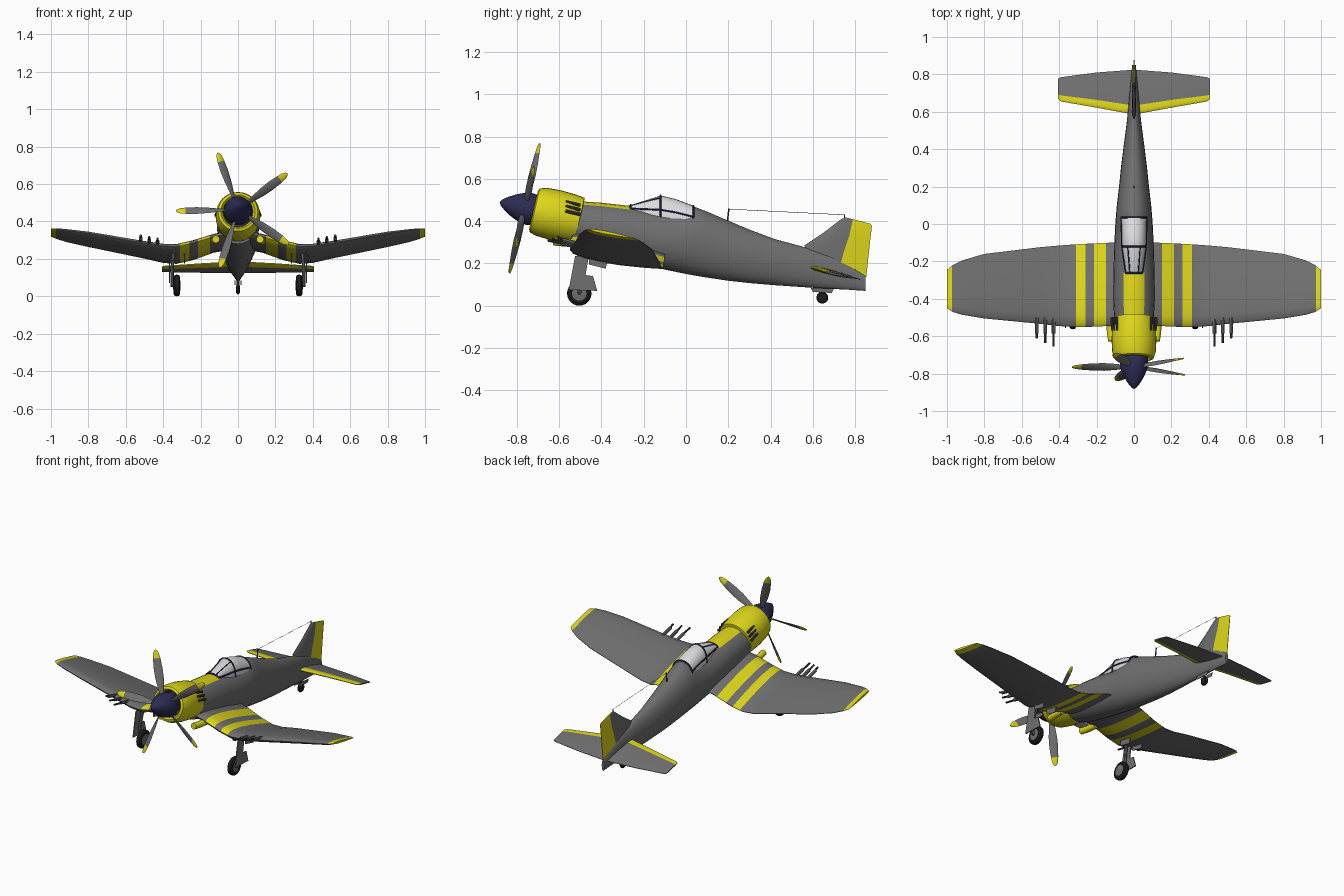
import bpy, bmesh, math
from math import sin, cos, pi, radians, sqrt
from mathutils import Vector, Matrix

if "Cube" in bpy.data.objects:
    bpy.data.objects.remove(bpy.data.objects["Cube"])


def material(name, rgb):
    m = bpy.data.materials.new(name)
    m.use_nodes = True
    m.diffuse_color = (*rgb, 1)
    m.node_tree.nodes["Principled BSDF"].inputs["Base Color"].default_value = (*rgb, 1)
    return m


GREY = material("airframe grey", (0.16, 0.16, 0.16))
YELLOW = material("marking yellow", (0.72, 0.67, 0.01))
NAVY = material("dark navy", (0.025, 0.025, 0.09))
GLASS = material("pale canopy", (0.72, 0.72, 0.74))
BLACK = material("tyre black", (0.012, 0.012, 0.012))
METAL = material("dark metal", (0.05, 0.05, 0.05))


def loft(name, rings, mats, rule=None, matrix=None, smooth=35):
    """Skin a list of closed rings; rule(i, j, centre) picks the material."""
    bm = bmesh.new()
    rows = [[bm.verts.new(p) for p in ring] for ring in rings]
    n = len(rows[0])
    for i in range(len(rows) - 1):
        for j in range(n):
            k = (j + 1) % n
            f = bm.faces.new((rows[i][j], rows[i][k], rows[i + 1][k], rows[i + 1][j]))
            f.material_index = rule(i, j, f.calc_center_median()) if rule else 0
    for i, row in ((0, rows[0]), (len(rows) - 2, rows[-1])):
        f = bm.faces.new(row)
        f.material_index = rule(i, 0, f.calc_center_median()) if rule else 0
    bmesh.ops.recalc_face_normals(bm, faces=bm.faces)
    if matrix:
        bm.transform(matrix)
    mesh = bpy.data.meshes.new(name)
    bm.to_mesh(mesh)
    bm.free()
    ob = bpy.data.objects.new(name, mesh)
    bpy.context.collection.objects.link(ob)
    for m in mats:
        mesh.materials.append(m)
    bpy.ops.object.select_all(action="DESELECT")
    ob.select_set(True)
    bpy.context.view_layer.objects.active = ob
    bpy.ops.object.shade_smooth_by_angle(angle=radians(smooth))
    return ob


def mirror(ob):
    ob.modifiers.new("mirror", "MIRROR")
    return ob


def circle(r, z, n):
    return [(r * cos(2 * pi * j / n), r * sin(2 * pi * j / n), z) for j in range(n)]


def revolve(name, profile, mats, matrix, rule=None, n=32):
    return loft(name, [circle(max(r, 0.001), z, n) for z, r in profile], mats, rule, matrix)


def tube(name, points, r, mat, n=8):
    """Round rod through points."""
    pts = [Vector(p) for p in points]
    rings = []
    for i, p in enumerate(pts):
        d = pts[min(i + 1, len(pts) - 1)] - pts[max(i - 1, 0)]
        q = d.to_track_quat("Z", "Y")
        rings.append([p + q @ Vector(c) for c in circle(r, 0, n)])
    return loft(name, rings, [mat])


def plate(name, x, thick, outline, mat):
    """Thin sheet with a side outline of (y, z) points."""
    return loft(name, [[(x + s * thick / 2, y, z) for y, z in outline] for s in (-1, 1)], [mat])


def foil(le, te, thick, normal, hinge=0.3):
    """Closed aerofoil ring with a vertex pair on the hinge line."""
    le, te, normal = Vector(le), Vector(te), Vector(normal)
    fr = [0, hinge * 0.12, hinge * 0.45, hinge, hinge + (1 - hinge) * 0.35,
          hinge + (1 - hinge) * 0.7, 1]

    def half(f):
        return 5 * thick * (0.2969 * sqrt(f) - 0.126 * f - 0.3516 * f**2 + 0.2843 * f**3 - 0.1015 * f**4)
    upper = [le.lerp(te, f) + normal * (half(f) + 0.001) for f in reversed(fr)]
    lower = [le.lerp(te, f) - normal * (half(f) + 0.001) for f in fr]
    return upper + lower


def resample(stations, xs):
    out = []
    for x in xs:
        for a, b in zip(stations, stations[1:]):
            if a[0] <= x <= b[0]:
                t = (x - a[0]) / (b[0] - a[0])
                out.append([u + (v - u) * t for u, v in zip(a, b)])
                break
    return out


# Fuselage: y, top, bottom, half width
body = [(-0.52, 0.495, 0.28, 0.105), (-0.4, 0.487, 0.24, 0.112), (-0.26, 0.472, 0.205, 0.11),
        (-0.12, 0.445, 0.175, 0.106), (0, 0.452, 0.15, 0.1), (0.04, 0.468, 0.143, 0.097),
        (0.1, 0.445, 0.133, 0.092), (0.2, 0.402, 0.118, 0.08), (0.3, 0.36, 0.107, 0.07),
        (0.42, 0.315, 0.097, 0.055), (0.55, 0.28, 0.088, 0.038), (0.68, 0.24, 0.08, 0.026),
        (0.78, 0.19, 0.075, 0.016), (0.85, 0.14, 0.07, 0.01)]
N = 24
loft("fuselage", [[(w * cos(2 * pi * j / N), y, (t + b) / 2 + (t - b) / 2 * sin(2 * pi * j / N))
                   for j in range(N)] for y, t, b, w in body], [GREY, YELLOW],
     lambda i, j, c: int(i < 2 and 4 <= j <= 7))

# Nose group shares a tilted frame whose local z points forward
nose = Matrix.Translation((0, -0.71, 0.45)) @ Matrix.Rotation(radians(77), 4, "X")
revolve("engine_cowl", [(-0.04, 0.07), (0, 0.082), (0.012, 0.092), (0.006, 0.106), (-0.025, 0.116),
                        (-0.09, 0.12), (-0.16, 0.117), (-0.21, 0.111), (-0.212, 0.1)],
        [YELLOW, METAL], nose, lambda i, j, c: int(i == 0))
revolve("spinner", [(-0.03, 0.06), (0, 0.072), (0.03, 0.077), (0.07, 0.07), (0.11, 0.053),
                    (0.145, 0.032), (0.167, 0.015), (0.176, 0)], [NAVY], nose)

# Propeller: radius, chord, pitch angle
blade = [(0.05, 0.022, 62), (0.1, 0.036, 52), (0.16, 0.05, 42), (0.22, 0.052, 34),
         (0.28, 0.044, 28), (0.31, 0.034, 25), (0.325, 0.02, 24), (0.331, 0.006, 24)]
for k in range(5):
    a = radians(37 + 72 * k)
    radial, tangent = Vector((cos(a), sin(a), 0)), Vector((-sin(a), cos(a), 0))
    rings = []
    for r, c, p in blade:
        chord = tangent * cos(radians(p)) + Vector((0, 0, sin(radians(p))))
        thick = radial.cross(chord)
        rings.append([radial * r + Vector((0, 0, 0.055)) + chord * (c / 2 * cos(pi * j / 5))
                      + thick * (0.004 * sin(pi * j / 5)) for j in range(10)])
    loft("propeller_blade", rings, [GREY, YELLOW], lambda i, j, c: int(i >= 4), nose)

# Gull wings: x, leading y, trailing y, leading z, trailing z, thickness
wing = [(0.04, -0.54, -0.095, 0.335, 0.25, 0.06), (0.13, -0.545, -0.1, 0.318, 0.235, 0.06),
        (0.24, -0.55, -0.105, 0.285, 0.195, 0.06), (0.33, -0.55, -0.11, 0.265, 0.175, 0.058),
        (0.4, -0.546, -0.115, 0.268, 0.18, 0.055), (0.51, -0.533, -0.125, 0.285, 0.205, 0.05),
        (0.8, -0.505, -0.16, 0.337, 0.265, 0.04), (0.92, -0.485, -0.195, 0.353, 0.292, 0.03),
        (0.97, -0.47, -0.22, 0.358, 0.308, 0.024), (1, -0.45, -0.245, 0.36, 0.32, 0.012)]
stripes = ((0.15, 0.215), (0.26, 0.31), (0.972, 1))
xs = sorted({s[0] for s in wing} | {e for s in stripes for e in s})
mirror(loft("wing", [foil((x, l, zl), (x, t, zt), th / (t - l) * (t - l), (0, 0, 1))
                     for x, l, t, zl, zt, th in resample(wing, xs)], [GREY, YELLOW],
            lambda i, j, c: int(any(a < c.x <= b for a, b in stripes))))

# Tail surfaces with coloured bands split at the hinge vertices
tail = [(0, 0.585, 0.825, 0.182, 0.125, 0.025, 0.2), (0.2, 0.622, 0.81, 0.172, 0.127, 0.02, 0.22),
        (0.39, 0.655, 0.785, 0.16, 0.13, 0.014, 0.25), (0.405, 0.668, 0.778, 0.158, 0.132, 0.006, 0.22)]
mirror(loft("tailplane", [foil((x, l, zl), (x, t, zt), th, (0, 0, 1), h)
                          for x, l, t, zl, zt, th, h in tail], [GREY, YELLOW],
            lambda i, j, c: int(3 <= j <= 9)))
fin = [(0.6, 0.2, 0.853, 0.135, 0.022, 0.49), (0.56, 0.285, 0.865, 0.25, 0.022, 0.62),
       (0.65, 0.345, 0.873, 0.32, 0.018, 0.55), (0.735, 0.41, 0.88, 0.378, 0.012, 0.36),
       (0.755, 0.418, 0.872, 0.388, 0.005, 0.28)]
loft("fin_and_rudder", [foil((0, l, zl), (0, t, zt), th, (1, 0, 0), h) for l, zl, t, zt, th, h in fin],
     [GREY, YELLOW], lambda i, j, c: int(j < 3 or j > 9))

# Canopy and its frame: y, sill z, top z, half width
hood = [(-0.262, 0.452, 0.476, 0.046), (-0.12, 0.42, 0.521, 0.066), (-0.05, 0.41, 0.505, 0.068),
        (0.035, 0.395, 0.473, 0.07)]


def arch(y, b, t, w, grow=0):
    return [((w + grow) * cos(pi * j / 12), y, b + (t + grow - b) * sin(pi * j / 12) ** 0.8)
            for j in range(13)]


loft("canopy", [arch(*h) for h in hood], [GLASS], smooth=50)
for h in (hood[0], hood[1], hood[3]):
    tube("canopy_frame_hoop", arch(*h), 0.005, NAVY, 6)
hoops = [arch(*h) for h in hood]
for j in (1, 11):
    tube("canopy_sill", [h[j] for h in hoops], 0.005, NAVY, 6)
for j in (4, 8):
    tube("windscreen_post", [h[j] for h in hoops[:2]], 0.004, NAVY, 6)

# Main gear, guns, exhausts and root ducts, on both sides
side_axis = Matrix.Rotation(radians(90), 4, "Y")
for s in (1, -1):
    at = Matrix.Translation((s * 0.327, -0.505, 0.058)) @ side_axis
    revolve("main_wheel", [(-0.02, 0.02), (-0.016, 0.034), (-0.018, 0.045), (-0.011, 0.056), (0, 0.058),
                           (0.011, 0.056), (0.018, 0.045), (0.016, 0.034), (0.02, 0.02)],
            [BLACK, GREY], at, lambda i, j, c: int(i in (0, 7)), 24)
    tube("gear_leg", [(s * 0.352, -0.505, 0.055), (s * 0.352, -0.5, 0.14), (s * 0.345, -0.48, 0.24)], 0.009, GREY)
    tube("axle", [(s * 0.32, -0.505, 0.058), (s * 0.36, -0.505, 0.058)], 0.008, METAL)
    plate("leg_door", s * 0.366, 0.006, [(-0.525, 0.235), (-0.46, 0.235), (-0.475, 0.145),
                                         (-0.44, 0.14), (-0.42, 0.07), (-0.555, 0.075)], GREY)
    for x in (0.285, 0.375):
        plate("bay_door", s * x, 0.005, [(-0.46, 0.235), (-0.37, 0.22), (-0.38, 0.175), (-0.46, 0.195)], GREY)
    for x, tip in ((0.43, -0.655), (0.475, -0.635), (0.52, -0.61)):
        z = 0.275 + 0.18 * (x - 0.43)
        tube("gun_sleeve", [(s * x, -0.5, z), (s * x, -0.585, z + 0.02)], 0.01, GREY)
        tube("gun_barrel", [(s * x, -0.56, z + 0.014), (s * x, tip, z + 0.034)], 0.006, METAL)
    for k in range(3):
        z = 0.44 + 0.022 * k
        x = 0.113 - 0.013 * k
        tube("exhaust_stub", [(s * x, -0.57, z + 0.008), (s * (x + 0.006), -0.5, z - 0.008)], 0.008, METAL)
    tube("root_duct", [(s * 0.118, -0.625, 0.305), (s * 0.125, -0.58, 0.3), (s * 0.13, -0.5, 0.295)],
         0.02, YELLOW, 12)
    plate("tail_wheel_door", s * 0.016, 0.004, [(0.59, 0.085), (0.7, 0.08), (0.69, 0.06), (0.6, 0.065)], GREY)

# Tail wheel
revolve("tail_wheel", [(-0.01, 0.014), (-0.009, 0.023), (0, 0.028), (0.009, 0.023), (0.01, 0.014)],
        [BLACK], Matrix.Translation((0, 0.645, 0.038)) @ side_axis, None, 18)
tube("tail_wheel_leg", [(0, 0.645, 0.038), (0, 0.635, 0.1)], 0.007, METAL)

# Aerial
tube("aerial_mast", [(0, 0.195, 0.39), (0, 0.203, 0.46)], 0.004, METAL, 6)
tube("aerial_post", [(0, 0.75, 0.4), (0, 0.75, 0.432)], 0.003, METAL, 6)
tube("aerial_wire", [(0, 0.203, 0.457), (0, 0.75, 0.43)], 0.0012, METAL, 4)
